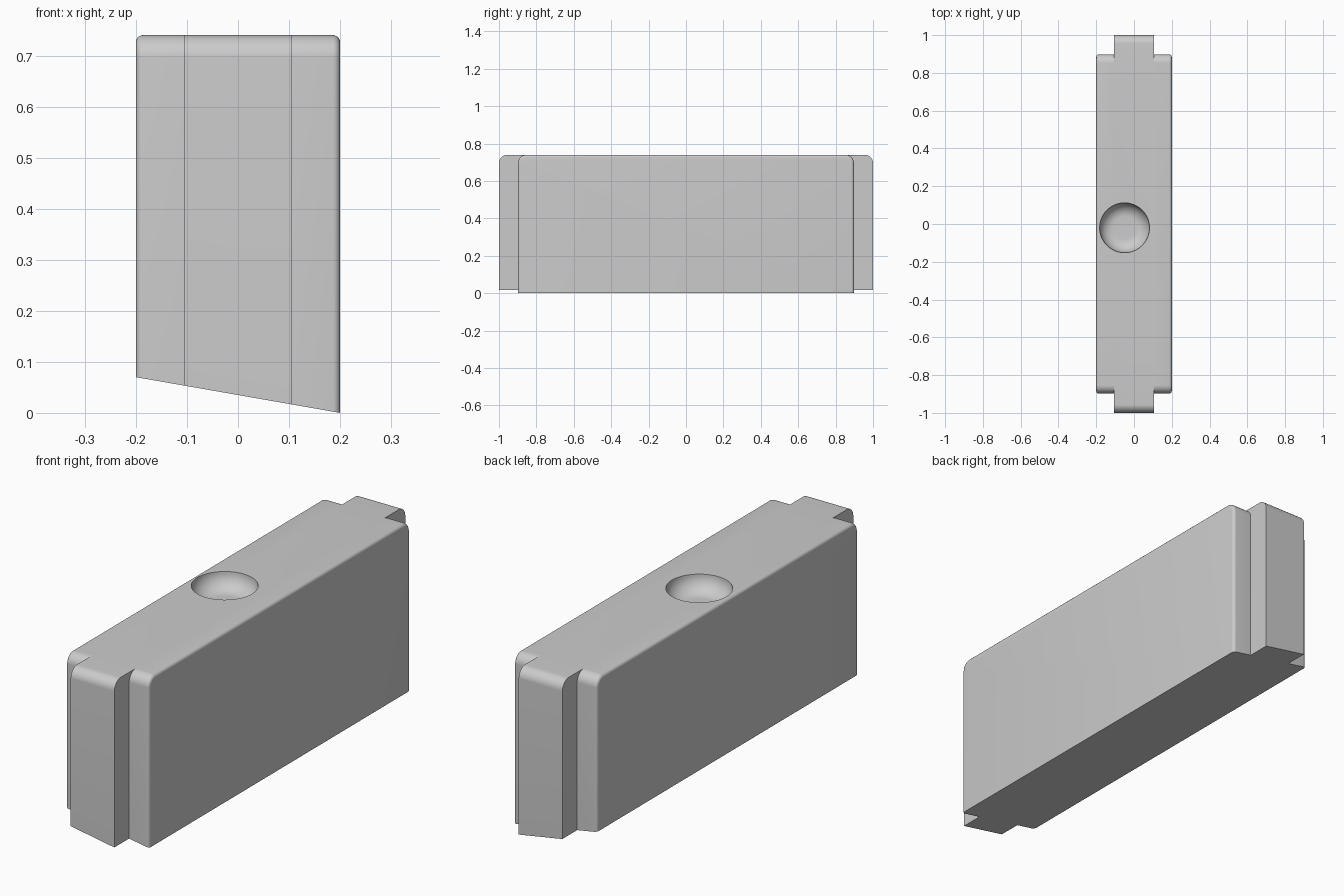
import bpy, bmesh, math
from mathutils import Vector

if "Cube" in bpy.data.objects:
    bpy.data.objects.remove(bpy.data.objects["Cube"])

HEIGHT = 0.74
SLOPE = 0.07 / 0.4

grey = bpy.data.materials.new("light grey")
grey.use_nodes = True
grey.diffuse_color = (0.6, 0.6, 0.6, 1)
grey.node_tree.nodes["Principled BSDF"].inputs["Base Color"].default_value = (0.6, 0.6, 0.6, 1)


def make_object(name, bm):
    bmesh.ops.recalc_face_normals(bm, faces=bm.faces)
    mesh = bpy.data.meshes.new(name)
    bm.to_mesh(mesh)
    bm.free()
    mesh.materials.append(grey)
    obj = bpy.data.objects.new(name, mesh)
    bpy.context.collection.objects.link(obj)
    return obj


def rounded_slab(name, half_x, half_y, radius, edge_bevel=0):
    """Side profile with rounded upper corners, extruded across x."""
    bm = bmesh.new()
    outline = [(-half_y, -0.2), (half_y, -0.2)]
    for side, start in ((1, 0), (-1, 90)):
        for i in range(11):
            a = math.radians(start + 9 * i)
            outline.append((side * (half_y - radius) + radius * math.cos(a),
                            HEIGHT - radius + radius * math.sin(a)))
    face = bm.faces.new([bm.verts.new((-half_x, y, z)) for y, z in outline])
    grown = bmesh.ops.extrude_face_region(bm, geom=[face])
    moved = [v for v in grown["geom"] if isinstance(v, bmesh.types.BMVert)]
    bmesh.ops.translate(bm, verts=moved, vec=(2 * half_x, 0, 0))
    if edge_bevel:
        # soften the rims of both broad sides
        rims = [e for e in bm.edges
                if abs(e.verts[0].co.x - e.verts[1].co.x) < 1e-5]
        bmesh.ops.bevel(bm, geom=rims, offset=edge_bevel, segments=5,
                        profile=0.5, affect='EDGES')
    return make_object(name, bm)


def combine(target, tool, operation):
    mod = target.modifiers.new(operation.title(), 'BOOLEAN')
    mod.operation = operation
    mod.solver = 'EXACT'
    mod.object = tool
    bpy.context.view_layer.objects.active = target
    bpy.ops.object.modifier_apply(modifier=mod.name)
    bpy.data.objects.remove(tool)


# Main block with a narrower bar running through to form the end tabs
block = rounded_slab("block", 0.2, 0.898, 0.045, 0.014)
tabs = rounded_slab("end_tabs", 0.105, 1.0, 0.045)
combine(block, tabs, 'UNION')

# Round dish in the top: flat floor and curved wall
bm = bmesh.new()
floor, curve = 0.06, 0.072
profile = [(0, -curve)]
for i in range(13):
    a = math.radians(7.5 * i)
    profile.append((floor + curve * math.sin(a), -curve * math.cos(a)))
profile += [(floor + curve, 0.1), (0, 0.1)]
points = [bm.verts.new((r, 0, z)) for r, z in profile]
edges = [bm.edges.new(pair) for pair in zip(points, points[1:])]
bmesh.ops.spin(bm, geom=points + edges, axis=(0, 0, 1), cent=(0, 0, 0),
               angle=math.tau, steps=64, use_duplicate=False)
bmesh.ops.remove_doubles(bm, verts=bm.verts, dist=1e-4)
bmesh.ops.translate(bm, verts=bm.verts, vec=(-0.05, -0.02, HEIGHT))
dish = make_object("dish_cutter", bm)
dish.hide_render = True
combine(block, dish, 'DIFFERENCE')

# Sloping underside
bm = bmesh.new()
bm.from_mesh(block.data)
bmesh.ops.bisect_plane(bm, geom=bm.verts[:] + bm.edges[:] + bm.faces[:],
                       plane_co=Vector((0.2, 0, 0)),
                       plane_no=Vector((-SLOPE, 0, -1)), clear_outer=True)
bmesh.ops.holes_fill(bm, edges=[e for e in bm.edges if e.is_boundary], sides=0)
bmesh.ops.recalc_face_normals(bm, faces=bm.faces)
bm.to_mesh(block.data)
bm.free()

# Smooth curves, crisp corners
bpy.ops.object.select_all(action='DESELECT')
block.select_set(True)
bpy.context.view_layer.objects.active = block
bpy.ops.object.shade_smooth_by_angle(angle=math.radians(30))
